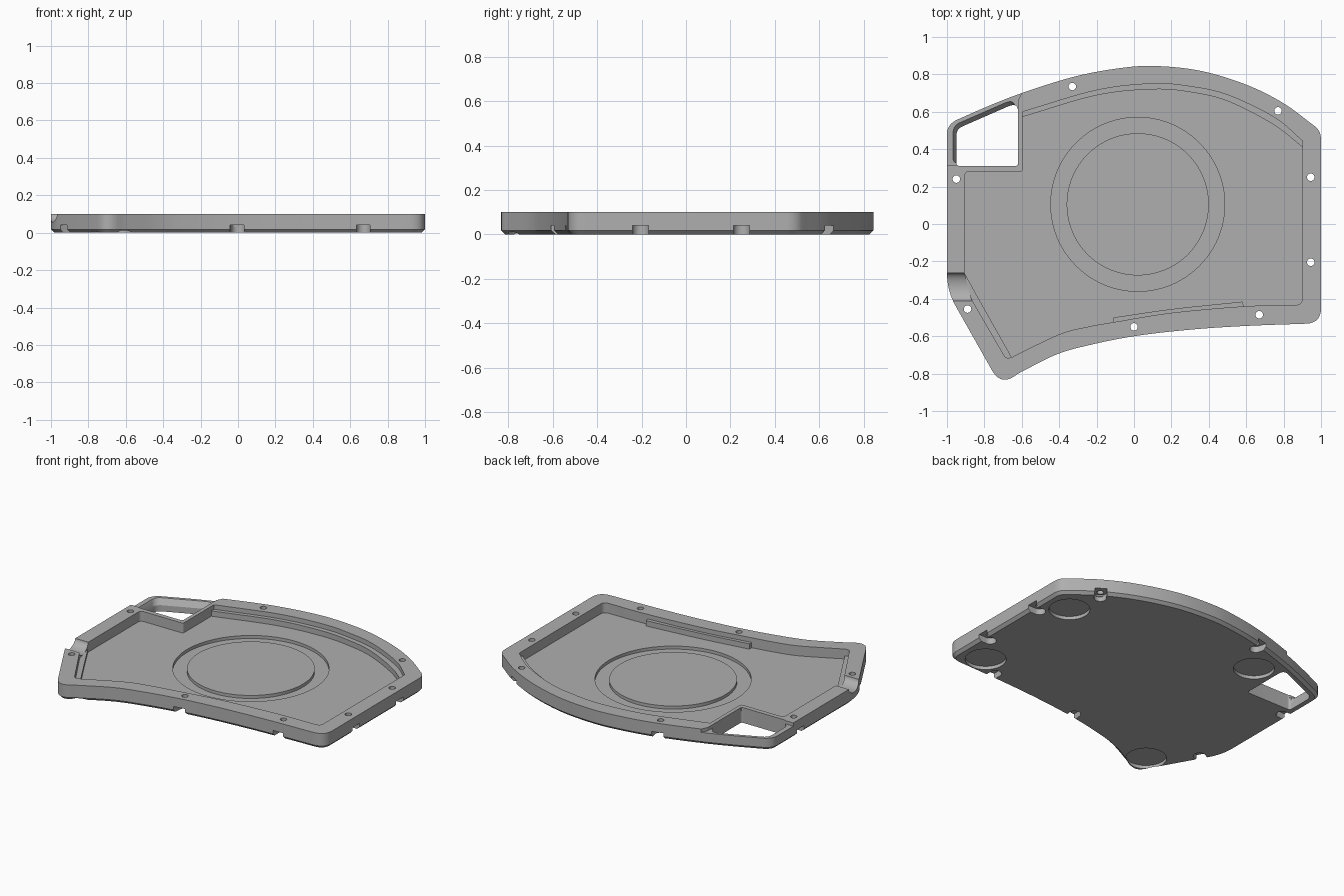
import bpy, bmesh, math
from mathutils import Vector

if "Cube" in bpy.data.objects:
    bpy.data.objects.remove(bpy.data.objects["Cube"], do_unlink=True)

grey = bpy.data.materials.new("warm_grey")
grey.use_nodes = True
colour = (0.43, 0.43, 0.43, 1)
grey.diffuse_color = colour
grey.node_tree.nodes["Principled BSDF"].inputs["Base Color"].default_value = colour


def corner(a, c, b, n=8):
    """Rounded corner from a to b, pulled towards c."""
    a, b, c = Vector(a), Vector(b), Vector(c)
    return [a.lerp(c, i / n).lerp(c.lerp(b, i / n), i / n) for i in range(n + 1)]


def smooth(points, n=8):
    """Flowing curve through the points."""
    p = [Vector(q) for q in points]
    p = [2 * p[0] - p[1]] + p + [2 * p[-1] - p[-2]]
    out = []
    for a, b, c, d in zip(p, p[1:], p[2:], p[3:]):
        for i in range(n):
            t = i / n
            out.append((2 * b + (c - a) * t + (2 * a - 5 * b + 4 * c - d) * t * t
                        + (3 * b - a - 3 * c + d) * t ** 3) / 2)
    return out + [p[-2]]


def circle(x, y, r, n=64):
    return [Vector((x + r * math.cos(k * math.tau / n), y + r * math.sin(k * math.tau / n)))
            for k in range(n)]


def prism(name, outline, z0, z1, chamfer=0, shift=(0, 0)):
    """Upright solid from an outline, with an optional bottom chamfer or leaning top."""
    pts = []
    for p in outline:
        p = Vector(p)
        if not pts or (p - pts[-1]).length > 0.002:
            pts.append(p)
    if (pts[0] - pts[-1]).length < 0.002:
        pts.pop()
    bm = bmesh.new()
    low = [bm.verts.new((p.x, p.y, z0)) for p in pts]
    high = [bm.verts.new((p.x + shift[0], p.y + shift[1], z1)) for p in pts]
    base = bm.faces.new(low)
    bm.faces.new(high)
    for i in range(len(pts)):
        j = (i + 1) % len(pts)
        bm.faces.new((low[i], low[j], high[j], high[i]))
    bmesh.ops.recalc_face_normals(bm, faces=bm.faces[:])
    if chamfer:
        bmesh.ops.bevel(bm, geom=list(base.edges), offset=chamfer, segments=1,
                        affect='EDGES', profile=0.5)
    mesh = bpy.data.meshes.new(name)
    bm.to_mesh(mesh)
    bm.free()
    mesh.materials.append(grey)
    obj = bpy.data.objects.new(name, mesh)
    bpy.context.collection.objects.link(obj)
    return obj


def cut(target, cutter):
    """Subtract the cutter, then discard it."""
    cutter.hide_render = True
    mod = target.modifiers.new("cut", 'BOOLEAN')
    mod.operation = 'DIFFERENCE'
    mod.solver = 'EXACT'
    mod.object = cutter
    bpy.context.view_layer.update()
    graph = bpy.context.evaluated_depsgraph_get()
    mesh = bpy.data.meshes.new_from_object(target.evaluated_get(graph))
    target.modifiers.clear()
    target.data = mesh
    bpy.data.objects.remove(cutter, do_unlink=True)


TOP, FLOOR, LEDGE = 0.1, 0.035, 0.07

# Outer body
body_outline = (
    smooth([(-0.94, 0.56), (-0.78, 0.63), (-0.6, 0.70), (-0.33, 0.785), (-0.1, 0.83), (0.1, 0.845),
            (0.35, 0.82), (0.6, 0.745), (0.8, 0.645), (0.97, 0.52)])
    + corner((0.97, 0.52), (1, 0.495), (1, 0.45))
    + corner((1, -0.45), (1, -0.53), (0.92, -0.533))
    + smooth([(0.92, -0.533), (0.6, -0.545), (0.3, -0.565), (0, -0.60), (-0.25, -0.65),
              (-0.42, -0.70), (-0.62, -0.80)])
    + corner((-0.62, -0.80), (-0.705, -0.87), (-0.755, -0.79))
    + corner((-0.95, -0.445), (-1, -0.36), (-1, -0.26))
    + corner((-1, 0.48), (-1, 0.535), (-0.94, 0.56)))
body = prism("tray_body", body_outline, 0, TOP, chamfer=0.018)

# Sunken floor
back_edge = [(-0.595, 0.60), (-0.2, 0.715), (0.1, 0.75), (0.3, 0.735), (0.5, 0.69),
             (0.75, 0.57), (0.9, 0.445)]
front_edge = [(0.86, -0.433), (0.59, -0.44), (0.2, -0.475), (-0.11, -0.525), (-0.25, -0.55),
              (-0.4, -0.59), (-0.63, -0.70)]
recess = (
    smooth(back_edge)
    + corner((0.9, -0.40), (0.9, -0.433), (0.86, -0.433))
    + smooth(front_edge)
    + corner((-0.63, -0.70), (-0.67, -0.725), (-0.69, -0.71))
    + [(-0.87, -0.40), (-0.905, -0.265)]
    + corner((-0.905, 0.255), (-0.905, 0.28), (-0.88, 0.28))
    + corner((-0.61, 0.28), (-0.595, 0.28), (-0.595, 0.295)))
cut(body, prism("recess_cutter", recess, FLOOR, 0.3))

# Round channel around the central pad
cut(body, prism("channel_cutter", circle(0.02, 0.105, 0.465, 96), 0.015, 0.3))
pad = prism("center_pad", circle(0.02, 0.105, 0.38, 96), 0.006, FLOOR)

# Carry handle: lowered bar, opening and sloped inner lip
cut(body, prism("bar_cutter", [(-1.1, 0.315), (-0.62, 0.315), (-0.62, 0.66), (-0.6, 0.70),
                               (-0.57, 0.85), (-1.1, 0.85)], 0.078, 0.3))
opening = (corner((-0.95, 0.33), (-0.95, 0.31), (-0.93, 0.31))
           + corner((-0.635, 0.31), (-0.62, 0.31), (-0.62, 0.325))
           + corner((-0.62, 0.60), (-0.62, 0.65), (-0.67, 0.63))
           + corner((-0.91, 0.525), (-0.95, 0.51), (-0.95, 0.47)))
cut(body, prism("opening_cutter", opening, -0.1, 0.3))
cut(body, prism("lip_cutter", opening, 0.04, 0.085, shift=(-0.02, 0.022)))

# Cable trough through the side wall
trough = prism("trough_cutter", [(p.x, p.y * 0.6) for p in circle(0, 0, 0.075)], -0.1, 0.1)
for v in trough.data.vertices:
    x, y, z = v.co
    v.co = (-0.96 + z, -0.336 + x, TOP + 0.001 + y)
bm = bmesh.new()
bm.from_mesh(trough.data)
bmesh.ops.recalc_face_normals(bm, faces=bm.faces[:])
bm.to_mesh(trough.data)
bm.free()
cut(body, trough)

# Screw holes, each with a slot open to the outside edge underneath
screws = [(-0.33, 0.735, 103), (0.77, 0.605, 55), (0.945, 0.25, 0), (0.945, -0.205, 0),
          (0.67, -0.485, -90), (0, -0.55, -96), (-0.89, -0.455, 209), (-0.95, 0.24, 180)]
for x, y, angle in screws:
    a = math.radians(angle)
    out = Vector((math.cos(a), math.sin(a)))
    side = Vector((-out.y, out.x)) * 0.037
    c = Vector((x, y))
    arch = [c + side * math.cos(t) - out * 0.037 * math.sin(t)
            for t in (math.pi * k / 16 for k in range(17))]
    cut(body, prism("slot_cutter", arch + [c - side + out * 0.16, c + side + out * 0.16],
                    -0.1, 0.04))
    cut(body, prism("hole_cutter", circle(x, y, 0.02, 24), -0.2, 0.3))

# Round foot pockets underneath
for x, y in [(0.825, 0.385), (0.825, -0.39), (-0.47, 0.55), (-0.665, -0.68)]:
    cut(body, prism("foot_cutter", circle(x, y, 0.122), -0.1, 0.022))

# Ledges along the inner walls
back_ledge = prism("back_ledge", smooth([(x, y + 0.012) for x, y in back_edge])
                   + smooth([(0.9, 0.412), (0.74, 0.535), (0.5, 0.657), (0.3, 0.705),
                             (0.1, 0.72), (-0.2, 0.688), (-0.595, 0.573)]), 0.03, LEDGE)
front_ledge = prism("front_ledge", smooth([(0.59, -0.45), (0.2, -0.485), (-0.11, -0.535)])
                    + smooth([(-0.11, -0.50), (0.2, -0.455), (0.58, -0.415)]), 0.03, LEDGE)
side_ledge = prism("side_ledge", [(-0.91, -0.27), (-0.875, -0.41), (-0.695, -0.715), (-0.65, -0.72),
                                  (-0.83, -0.40), (-0.903, -0.268)], 0.03, 0.056)

for obj in (body, pad, back_ledge, front_ledge, side_ledge):
    bpy.ops.object.select_all(action='DESELECT')
    obj.select_set(True)
    bpy.context.view_layer.objects.active = obj
    bpy.ops.object.shade_smooth_by_angle(angle=math.radians(25))
